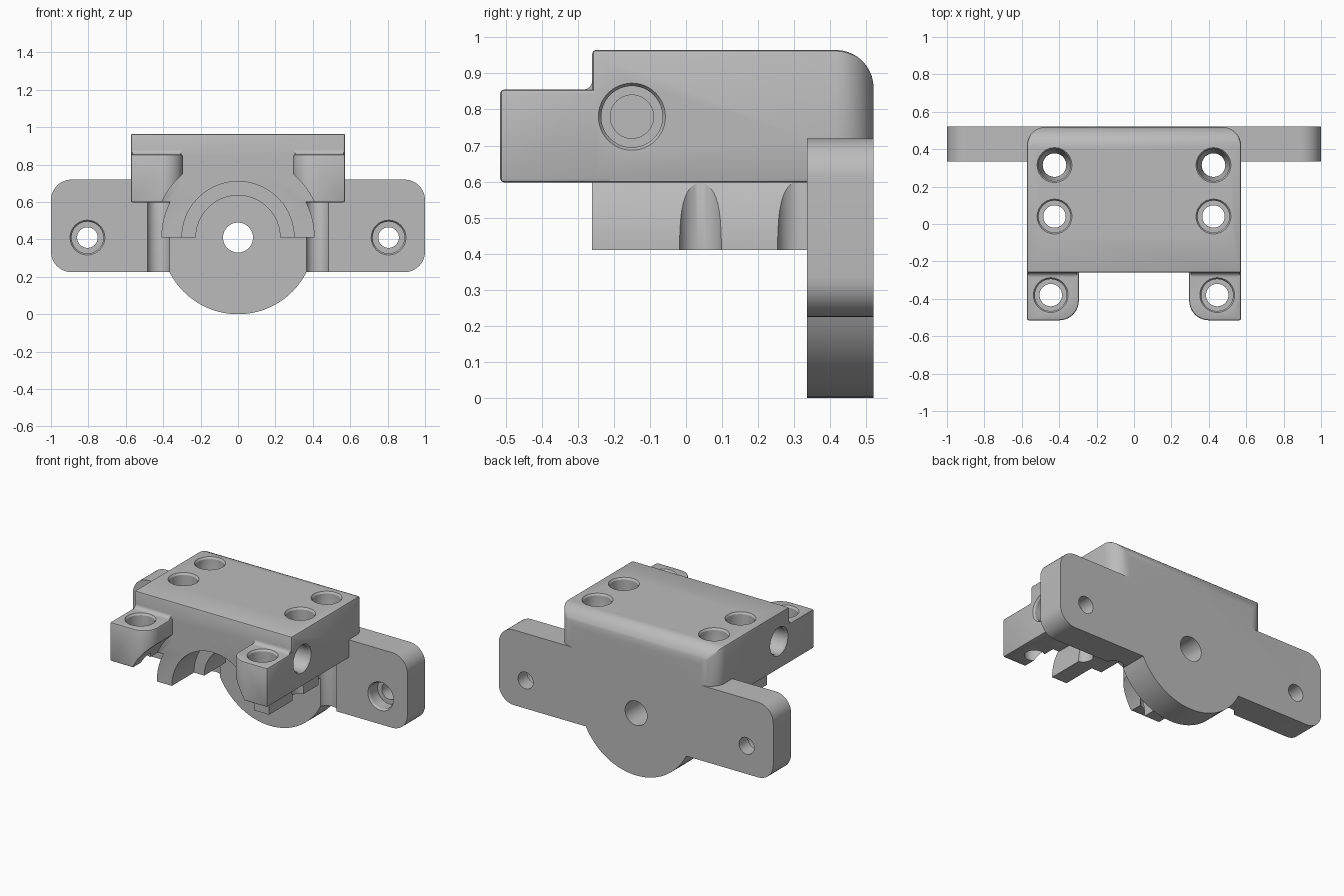
import bpy
import bmesh
from math import cos, sin, pi, radians
from mathutils import Vector

if "Cube" in bpy.data.objects:
    bpy.data.objects.remove(bpy.data.objects["Cube"], do_unlink=True)

grey = bpy.data.materials.new("matte grey")
grey.use_nodes = True
grey.diffuse_color = (0.5, 0.5, 0.5, 1)
grey.node_tree.nodes["Principled BSDF"].inputs["Base Color"].default_value = (0.5, 0.5, 0.5, 1)

CZ = 0.41          # height of the clamp axis
R = 0.41           # clamp outer radius
BACK, FACE = 0.52, 0.335   # rear and front of the plate
X, Y, Z = Vector((1, 0, 0)), Vector((0, 1, 0)), Vector((0, 0, 1))


def finish(bm, name):
    bmesh.ops.recalc_face_normals(bm, faces=bm.faces[:])
    mesh = bpy.data.meshes.new(name)
    bm.to_mesh(mesh)
    bm.free()
    mesh.materials.append(grey)
    ob = bpy.data.objects.new(name, mesh)
    bpy.context.collection.objects.link(ob)
    return ob


def prism(name, points, u, v, start, shift):
    """Extrude a 2D outline lying in directions u, v."""
    bm = bmesh.new()
    face = bm.faces.new([bm.verts.new(start + u * a + v * b) for a, b in points])
    ext = bmesh.ops.extrude_face_region(bm, geom=[face])
    bmesh.ops.translate(bm, vec=shift, verts=[g for g in ext["geom"] if isinstance(g, bmesh.types.BMVert)])
    return finish(bm, name)


def lathe(name, origin, axis, steps, sides=64):
    """Solid of revolution: steps are (distance along axis, radius)."""
    bm = bmesh.new()
    rot = Vector(axis).to_track_quat('Z', 'Y')
    rings = []
    for t, r in steps:
        rings.append([bm.verts.new(Vector(origin) + rot @ Vector(
            (r * cos(2 * pi * i / sides), r * sin(2 * pi * i / sides), t))) for i in range(sides)])
    for lo, hi in zip(rings, rings[1:]):
        for i in range(sides):
            j = (i + 1) % sides
            bm.faces.new((lo[i], lo[j], hi[j], hi[i]))
    bm.faces.new(rings[0])
    bm.faces.new(rings[-1])
    return finish(bm, name)


def arc(cx, cy, r, a0, a1, n=10):
    return [(cx + r * cos(radians(a0 + (a1 - a0) * i / n)),
             cy + r * sin(radians(a0 + (a1 - a0) * i / n))) for i in range(n + 1)]


def apply(ob, mod):
    bpy.context.view_layer.objects.active = ob
    bpy.ops.object.modifier_apply(modifier=mod.name)


def boolean(ob, other, op):
    mod = ob.modifiers.new("bool", 'BOOLEAN')
    mod.operation, mod.object, mod.solver = op, other, 'EXACT'
    apply(ob, mod)
    bpy.data.objects.remove(other, do_unlink=True)


def soften(ob, width):
    mod = ob.modifiers.new("soft edge", 'BEVEL')
    mod.width, mod.segments, mod.limit_method = width, 2, 'ANGLE'
    mod.angle_limit = radians(40)
    apply(ob, mod)


def make_block():
    """Main block with a large rounding on its three rear edges."""
    bm = bmesh.new()
    bmesh.ops.create_cube(bm, size=1)
    for v in bm.verts:
        v.co = Vector((v.co.x * 1.146, 0.13 + v.co.y * 0.78, 0.7815 + v.co.z * 0.367))
    edges = []
    for e in bm.edges:
        a, b = e.verts[0].co, e.verts[1].co
        rear = min(a.y, b.y) > 0.5
        if rear and (a.z + b.z) / 2 > 0.7:
            edges.append(e)
    bmesh.ops.bevel(bm, geom=edges, offset=0.105, segments=10, profile=0.5, affect='EDGES')
    ob = finish(bm, "bracket_body")
    soften(ob, 0.01)
    return ob


body = make_block()

# Rear mounting plate with rounded corners, and its round lower lobe
outline = (arc(0.89, 0.61, 0.11, 0, 90) + arc(-0.89, 0.61, 0.11, 90, 180)
           + arc(-0.89, 0.335, 0.11, 180, 270) + arc(0.89, 0.335, 0.11, 270, 360))
depth = Y * (BACK - FACE)
boolean(body, prism("mounting_plate", outline, X, Z, Y * FACE, depth), 'UNION')
boolean(body, lathe("plate_lobe", (0, FACE, CZ), Y, [(0, R), (BACK - FACE, R)], 96), 'UNION')

# Half round clamp saddle under the block
saddle = prism("clamp_saddle", arc(0, CZ, R, 0, 180, 48), X, Z, Y * -0.26, Y * 0.65)
boolean(body, saddle, 'UNION')

# Front ears with a round inner corner, relieved around the clamp
for s in (-1, 1):
    plan = [(0.573, -0.515), (0.573, -0.2), (0.295, -0.2)] + arc(0.4, -0.41, 0.105, 180, 270)
    ear = prism("front_ear", [(s * x, y) for x, y in plan], X, Y, Z * 0.598, Z * 0.257)
    soften(ear, 0.01)
    boolean(ear, lathe("ear_relief", (0, -0.7, CZ), Y, [(0, 0.45), (0.7, 0.45)], 96), 'DIFFERENCE')
    boolean(body, ear, 'UNION')
    # Small fillet where the ear top meets the block
    fillet = [(-0.24, 0.84), (-0.24, 0.88)] + arc(-0.285, 0.88, 0.025, 0, -90, 6) + [(-0.285, 0.84)]
    boolean(body, prism("ear_fillet", fillet, Y, Z, X * s * 0.305, X * s * 0.26), 'UNION')

# Stepped clamp bore: wide, narrow neck, wide
bore = [(-0.1, 0.3), (0.23, 0.3), (0.23, 0.225), (0.455, 0.225), (0.455, 0.3), (0.595, 0.3)]
boolean(body, lathe("clamp_bore", (0, -0.26, CZ), Y, bore, 96), 'DIFFERENCE')
boolean(body, lathe("centre_hole", (0, 0.2, CZ), Y, [(0, 0.08), (0.5, 0.08)]), 'DIFFERENCE')


def screw_hole(origin, axis, sink, length, r=0.06, taper=0.0):
    steps = [(-0.02, 0.093), (0, 0.093), (0.012, 0.085), (sink, 0.085), (sink + taper, r), (length, r)]
    boolean(body, lathe("screw_hole", origin, axis, steps, 48), 'DIFFERENCE')


# Screw holes, mirrored left and right
for s in (-1, 1):
    screw_hole((s * 0.425, 0.315, 0.965), -Z, 0.13, 1.1, 0.063, 0.06)
    screw_hole((s * 0.425, 0.04, 0.965), -Z, 0.15, 1.1)
    screw_hole((s * 0.445, -0.38, 0.855), -Z, 0.12, 0.5)
    screw_hole((s * 0.805, FACE, CZ), Y, 0.09, 0.4, 0.055)
    screw_hole((s * 0.573, -0.15, 0.78), -X * s, 0.15, 0.22)

bpy.ops.object.select_all(action='DESELECT')
body.select_set(True)
bpy.context.view_layer.objects.active = body
bpy.ops.object.shade_smooth_by_angle(angle=radians(30))
